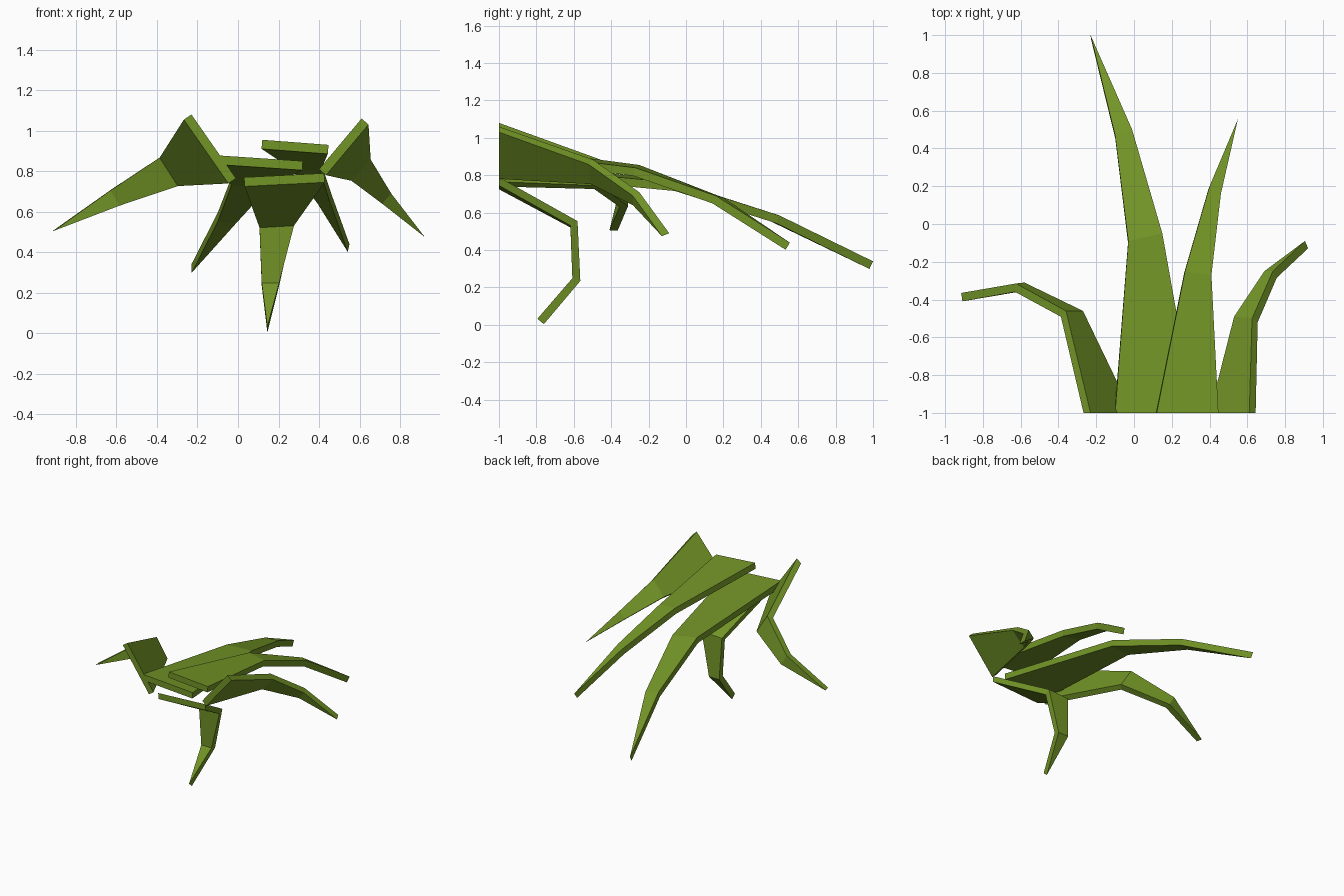
import bpy
import bmesh
from mathutils import Vector

if "Cube" in bpy.data.objects:
    bpy.data.objects.remove(bpy.data.objects["Cube"])

THICK = 0.045

green = bpy.data.materials.new("leaf_green")
green.diffuse_color = (0.17, 0.30, 0.02, 1)
green.use_nodes = True
green.node_tree.nodes["Principled BSDF"].inputs["Base Color"].default_value = green.diffuse_color


def leaf(name, sections, tip):
    """Flat-faced blade: (left, right) top edge points per section, pinched to a tip."""
    rows = [(Vector(a), Vector(b)) for a, b in sections]
    rows.append((Vector(tip), Vector(tip)))

    # Normal of each segment between two sections
    normals = []
    for (l0, r0), (l1, r1) in zip(rows, rows[1:]):
        across = (r0 - l0) + (r1 - l1)
        along = (l1 + r1) - (l0 + r0)
        normals.append(across.cross(along).normalized())

    bm = bmesh.new()
    rings = []
    for i, (l, r) in enumerate(rows):
        n = normals[max(i - 1, 0)] + normals[min(i, len(normals) - 1)]
        if i == 0:
            n.y = 0          # the cut base stays flat
        d = n.normalized() * THICK
        if i < len(rows) - 1:
            ring = [bm.verts.new(p) for p in (l, r, r - d, l - d)]
        else:
            top, low = bm.verts.new(l), bm.verts.new(l - d)
            ring = [top, top, low, low]
        rings.append(ring)

    bm.faces.new(rings[0])
    for a, b in zip(rings, rings[1:]):
        for k in range(4):
            m = (k + 1) % 4
            bm.faces.new(list(dict.fromkeys((a[k], b[k], b[m], a[m]))))
    bmesh.ops.recalc_face_normals(bm, faces=bm.faces)

    mesh = bpy.data.meshes.new(name)
    bm.to_mesh(mesh)
    bm.free()
    mesh.materials.append(green)
    obj = bpy.data.objects.new(name, mesh)
    bpy.context.collection.objects.link(obj)
    return obj


# Longest leaf, reaching back
leaf("long_back_leaf", [
    ((-0.10, -1, 0.878), (0.32, -1, 0.85)),
    ((-0.03, -0.09, 0.775), (0.15, -0.05, 0.76)),
    ((-0.10, 0.47, 0.595), (-0.01, 0.50, 0.585)),
], (-0.23, 1.0, 0.34))

# Shorter leaf lying over it
leaf("short_back_leaf", [
    ((0.12, -1, 0.955), (0.447, -1, 0.93)),
    ((0.27, -0.25, 0.855), (0.41, -0.27, 0.84)),
    ((0.40, 0.20, 0.68), (0.46, 0.16, 0.69)),
], (0.55, 0.555, 0.44))

# Side leaves, tilted steeply and bending outward
leaf("left_leaf", [
    ((-0.23, -1, 1.08), (-0.01, -1, 0.765)),
    ((-0.36, -0.46, 0.885), (-0.27, -0.46, 0.745)),
    ((-0.625, -0.315, 0.71), (-0.58, -0.31, 0.635)),
], (-0.915, -0.365, 0.505))

leaf("right_leaf", [
    ((0.40, -1, 0.81), (0.61, -1, 1.06)),
    ((0.53, -0.49, 0.78), (0.625, -0.50, 0.885)),
    ((0.69, -0.25, 0.66), (0.735, -0.25, 0.71)),
], (0.905, -0.09, 0.49))

# Drooping leaf that curls back under
leaf("drooping_leaf", [
    ((0.03, -1, 0.77), (0.425, -1, 0.79)),
    ((0.105, -0.58, 0.545), (0.275, -0.58, 0.555)),
    ((0.117, -0.565, 0.235), (0.203, -0.565, 0.235)),
], (0.145, -0.76, 0.004))
